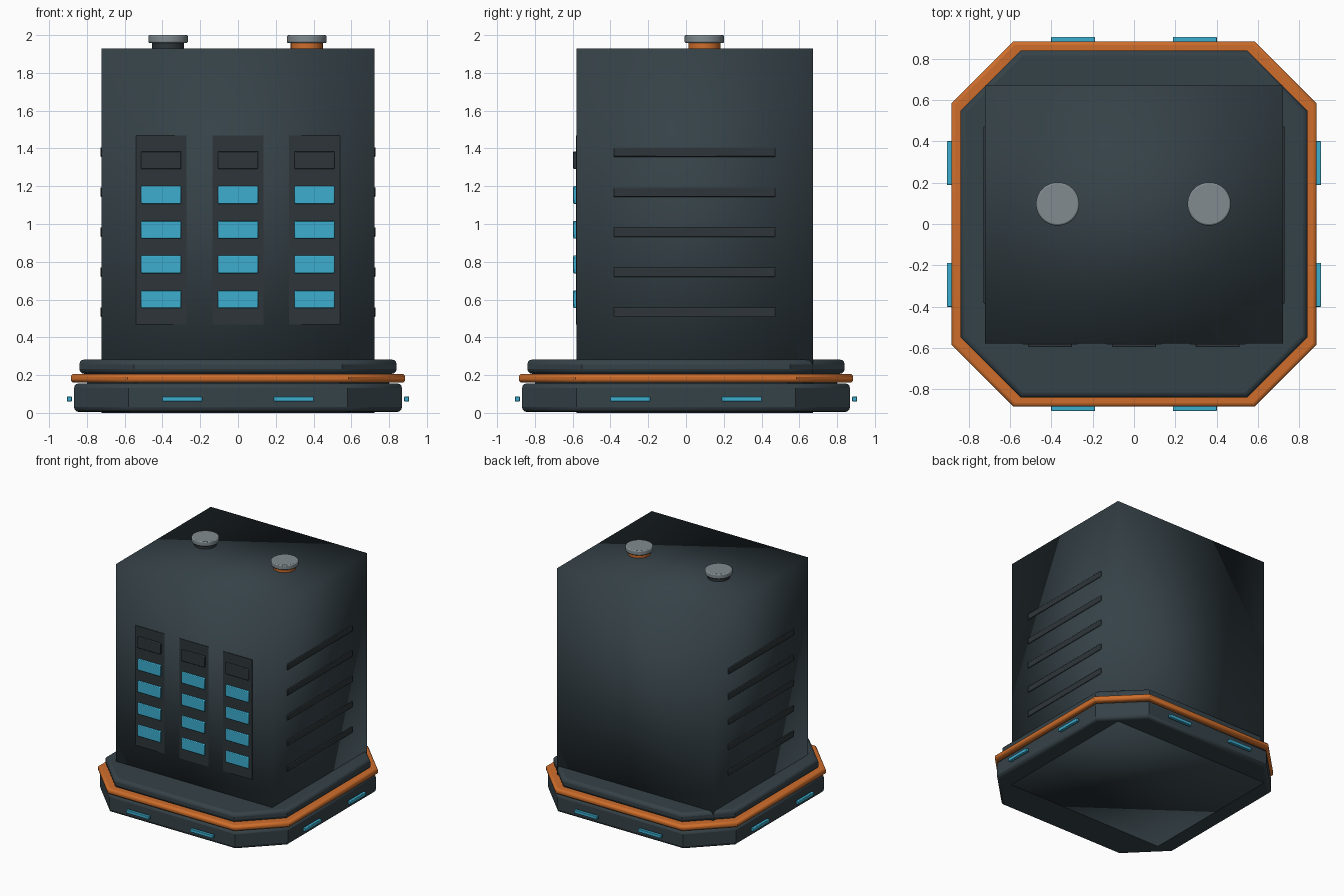
import bpy, bmesh, math

if "Cube" in bpy.data.objects:
    bpy.data.objects.remove(bpy.data.objects["Cube"])


def material(name, rgb):
    m = bpy.data.materials.new(name)
    m.diffuse_color = (*rgb, 1)
    m.use_nodes = True
    m.node_tree.nodes["Principled BSDF"].inputs["Base Color"].default_value = m.diffuse_color
    return m


SLATE = material("dark slate", (0.036, 0.054, 0.064))
CHARCOAL = material("charcoal", (0.027, 0.036, 0.041))
ORANGE = material("orange", (0.62, 0.155, 0.024))
CYAN = material("cyan", (0.045, 0.42, 0.62))
GREY = material("grey", (0.22, 0.26, 0.28))


def finish(name, bm, mat, bevel=0, segments=2, smooth=True):
    """Turn a bmesh into a named object with optional rounded edges."""
    bmesh.ops.recalc_face_normals(bm, faces=bm.faces)
    mesh = bpy.data.meshes.new(name)
    bm.to_mesh(mesh)
    bm.free()
    ob = bpy.data.objects.new(name, mesh)
    bpy.context.collection.objects.link(ob)
    mesh.materials.append(mat)
    if bevel:
        mod = ob.modifiers.new("rounded edges", 'BEVEL')
        mod.width = bevel
        mod.segments = segments
        mod.limit_method = 'ANGLE'
        mod.angle_limit = math.radians(60)
    if smooth:
        bpy.context.view_layer.objects.active = ob
        ob.select_set(True)
        bpy.ops.object.shade_smooth_by_angle(angle=math.radians(40))
        ob.select_set(False)
    return ob


def box(name, x, y, z, mat, bevel=0, smooth=False):
    """Box from its (min, max) range on each axis."""
    bm = bmesh.new()
    bmesh.ops.create_cube(bm, size=1)
    for v in bm.verts:
        for i, (lo, hi) in enumerate((x, y, z)):
            v.co[i] = lo if v.co[i] < 0 else hi
    return finish(name, bm, mat, bevel, 2, smooth)


def octagon(name, half, corner, z0, z1, mat, bevel):
    """Square slab with cut corners."""
    h, c = half, corner
    pts = [(h, -c), (h, c), (c, h), (-c, h), (-h, c), (-h, -c), (-c, -h), (c, -h)]
    bm = bmesh.new()
    face = bm.faces.new([bm.verts.new((px, py, z0)) for px, py in pts])
    ext = bmesh.ops.extrude_face_region(bm, geom=[face])["geom"]
    for v in ext:
        if isinstance(v, bmesh.types.BMVert):
            v.co.z = z1
    return finish(name, bm, mat, bevel, 3)


def disc(name, x, y, z0, z1, r, mat, bevel=0):
    bm = bmesh.new()
    bmesh.ops.create_cone(bm, cap_ends=True, segments=32, radius1=r, radius2=r, depth=z1 - z0)
    bmesh.ops.translate(bm, verts=bm.verts, vec=(x, y, (z0 + z1) / 2))
    return finish(name, bm, mat, bevel)


# Stepped base with an orange band
octagon("base_slab", 0.868, 0.58, 0.005, 0.156, SLATE, 0.025)
octagon("base_core", 0.80, 0.54, 0.14, 0.22, SLATE, 0)
octagon("base_band", 0.885, 0.585, 0.16, 0.207, ORANGE, 0.018)
octagon("base_top_plate", 0.84, 0.55, 0.207, 0.282, SLATE, 0.025)

# Tower body, softly shaded across its edges
body = box("tower_body", (-0.722, 0.722), (-0.579, 0.672), (0, 1.93), SLATE)
for p in body.data.polygons:
    p.use_smooth = True

# Front panels with window rows; the top row is unlit
for x in (-0.407, 0, 0.405):
    box("window_panel", (x - 0.134, x + 0.134), (-0.583, -0.575), (0.468, 1.468), CHARCOAL)
    for row in range(5):
        z = 0.602 + 0.184 * row
        box("window", (x - 0.106, x + 0.106), (-0.597, -0.57), (z - 0.047, z + 0.047),
            CYAN if row < 4 else CHARCOAL, 0.005, True)

# Side louvres
for s in (-1, 1):
    for row in range(5):
        z = 0.533 + 0.212 * row
        box("side_louvre", sorted((s * 0.70, s * 0.729)), (-0.385, 0.475),
            (z - 0.025, z + 0.025), CHARCOAL, 0.005, True)

# Light strips around the base, two on each side
for s in (-1, 1):
    out = sorted((s * 0.88, s * 0.906))
    for c in (-0.295, 0.295):
        along = (c - 0.106, c + 0.106)
        box("base_light", along, out, (0.06, 0.087), CYAN, 0.004, True)
        box("base_light", out, along, (0.06, 0.087), CYAN, 0.004, True)

# Roof vents
for x, mat in ((-0.37, CHARCOAL), (0.364, ORANGE)):
    disc("vent_stem", x, 0.097, 1.92, 1.965, 0.085, mat)
    disc("vent_cap", x, 0.097, 1.958, 2.0, 0.105, GREY, 0.008)
